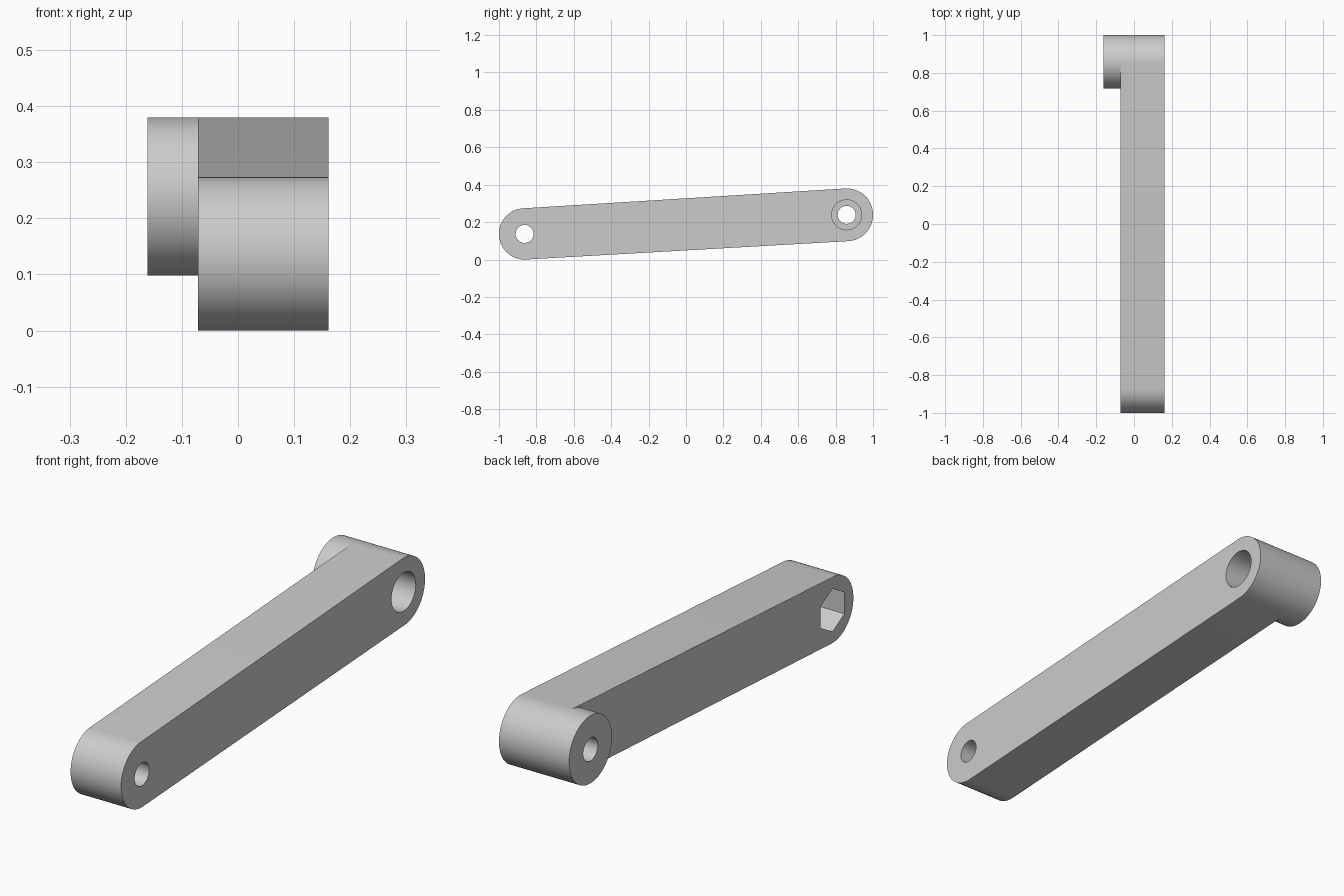
import bpy, bmesh
from math import sin, cos, pi, atan2, asin, hypot, radians

cube = bpy.data.objects.get("Cube")
if cube:
    bpy.data.objects.remove(cube, do_unlink=True)

# Main dimensions
FRONT, FRONT_R = (-0.863, 0.137), 0.137
REAR, REAR_R = (0.859, 0.239), 0.141
X_OUT, X_IN, X_BOSS = 0.1615, -0.071, -0.1615

grey = bpy.data.materials.new("plain grey")
grey.use_nodes = True
grey.diffuse_color = (0.6, 0.6, 0.6, 1)
grey.node_tree.nodes["Principled BSDF"].inputs["Base Color"].default_value = (0.6, 0.6, 0.6, 1)


def arc(centre, r, a0, a1, n):
    """Points (y, z) along an arc, both ends included."""
    angles = [a0 + (a1 - a0) * i / n for i in range(n + 1)]
    return [(centre[0] + r * cos(a), centre[1] + r * sin(a)) for a in angles]


def ring(centre, r, n=64, start=0.0):
    """Closed regular polygon or circle."""
    return arc(centre, r, start, start + 2 * pi, n)[:-1]


def prism(name, outline, x0, x1):
    """Extrude a (y, z) outline along x."""
    bm = bmesh.new()
    base = bm.faces.new([bm.verts.new((x0, y, z)) for y, z in outline])
    top = bmesh.ops.extrude_face_region(bm, geom=[base])["geom"]
    bmesh.ops.translate(bm, vec=(x1 - x0, 0, 0),
                        verts=[g for g in top if isinstance(g, bmesh.types.BMVert)])
    bmesh.ops.recalc_face_normals(bm, faces=bm.faces)
    mesh = bpy.data.meshes.new(name)
    bm.to_mesh(mesh)
    bm.free()
    obj = bpy.data.objects.new(name, mesh)
    bpy.context.collection.objects.link(obj)
    mesh.materials.append(grey)
    return obj


def activate(obj):
    bpy.ops.object.select_all(action="DESELECT")
    obj.select_set(True)
    bpy.context.view_layer.objects.active = obj


def cut(obj, outline, x0, x1):
    """Bore a hole of the given outline, then discard the cutter."""
    cutter = prism("hole_cutter", outline, x0, x1)
    cutter.hide_render = True
    activate(obj)
    mod = obj.modifiers.new("hole", "BOOLEAN")
    mod.operation, mod.solver, mod.object = "DIFFERENCE", "EXACT", cutter
    bpy.ops.object.modifier_apply(modifier=mod.name)
    bpy.data.objects.remove(cutter, do_unlink=True)


# Tapered arm: two end arcs joined by tangent lines
dy, dz = REAR[0] - FRONT[0], REAR[1] - FRONT[1]
tilt = atan2(dz, dy)
side = pi / 2 + asin((REAR_R - FRONT_R) / hypot(dy, dz))
outline = (arc(REAR, REAR_R, tilt - side, tilt + side, 40)
           + arc(FRONT, FRONT_R, tilt + side, tilt + 2 * pi - side, 40))
arm = prism("crank_arm", outline, X_IN, X_OUT)

# Round boss on the right of the rear end
boss = prism("end_boss", ring(REAR, REAR_R, 80), X_BOSS, X_IN)

# Through holes, wide counterbore and hexagonal nut pocket
for part in (arm, boss):
    cut(part, ring(REAR, 0.048), -0.3, 0.3)
cut(arm, ring(FRONT, 0.048), -0.3, 0.3)
cut(arm, ring(REAR, 0.08), X_OUT - 0.19, 0.3)
cut(arm, ring(FRONT, 0.09, 6, pi / 2), -0.3, X_IN + 0.13)

# Open the boss where it meets the arm
bm = bmesh.new()
bm.from_mesh(boss.data)
inner = [f for f in bm.faces if f.normal.x > 0.9]
bmesh.ops.delete(bm, geom=inner, context="FACES")
bm.to_mesh(boss.data)
bm.free()

# Smooth round walls, sharp rims
for part in (arm, boss):
    activate(part)
    bpy.ops.object.shade_smooth_by_angle(angle=radians(30))
